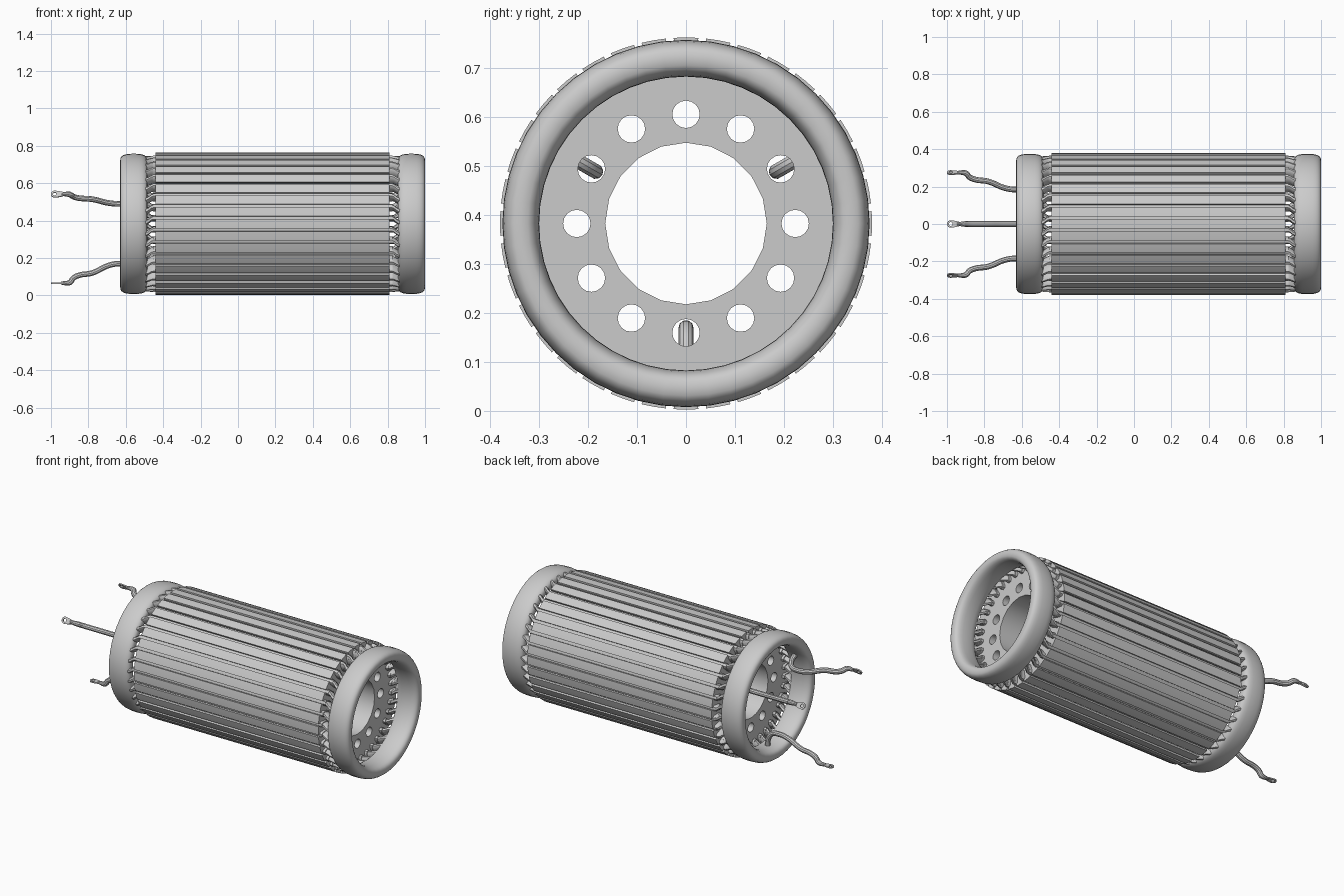
import bpy, bmesh
from math import sin, cos, pi, radians
from mathutils import Matrix, Vector

if "Cube" in bpy.data.objects:
    bpy.data.objects.remove(bpy.data.objects["Cube"])

CZ = 0.383          # height of the long axis
SLOTS = 36
AXIS = Matrix(((0, 0, 1, 0), (1, 0, 0, 0), (0, 1, 0, CZ), (0, 0, 0, 1)))


def polar(r, deg):
    return (r * cos(radians(deg)), r * sin(radians(deg)))


def circle(r, n, cx=0, cy=0, start=0):
    return [(cx + r * cos(start + 2 * pi * i / n), cy + r * sin(start + 2 * pi * i / n)) for i in range(n)]


def to_mesh(ob, smooth=35):
    bpy.ops.object.select_all(action='DESELECT')
    ob.select_set(True)
    bpy.context.view_layer.objects.active = ob
    if ob.type != 'MESH':
        bpy.ops.object.convert(target='MESH')
        ob = bpy.context.view_layer.objects.active
    if smooth:
        bpy.ops.object.shade_smooth_by_angle(angle=radians(smooth))
    return ob


def plate(name, loops, depth, matrix, smooth=35):
    """Filled 2D outline with holes, extruded about its plane."""
    cu = bpy.data.curves.new(name, 'CURVE')
    cu.dimensions = '2D'
    cu.fill_mode = 'BOTH'
    cu.extrude = depth / 2
    for pts in loops:
        sp = cu.splines.new('POLY')
        sp.points.add(len(pts) - 1)
        for p, q in zip(sp.points, pts):
            p.co = (q[0], q[1], 0, 1)
        sp.use_cyclic_u = True
    ob = bpy.data.objects.new(name, cu)
    bpy.context.collection.objects.link(ob)
    ob.matrix_world = matrix
    return to_mesh(ob, smooth)


def loft(name, tubes, closed=False):
    """Skin lists of cross-sections into one mesh object."""
    bm = bmesh.new()
    for secs in tubes:
        rings = [[bm.verts.new(p) for p in s] for s in secs]
        n = len(rings[0])
        pairs = list(zip(rings, rings[1:])) + ([(rings[-1], rings[0])] if closed else [])
        for a, b in pairs:
            for i in range(n):
                bm.faces.new((a[i], a[(i + 1) % n], b[(i + 1) % n], b[i]))
        if not closed:
            bm.faces.new(rings[0])
            bm.faces.new(rings[-1])
    bmesh.ops.recalc_face_normals(bm, faces=bm.faces)
    me = bpy.data.meshes.new(name)
    bm.to_mesh(me)
    bm.free()
    ob = bpy.data.objects.new(name, me)
    bpy.context.collection.objects.link(ob)
    return to_mesh(ob, 40)


# slotted core with bore and cooling holes
outline = []
half_slot = [(0.38, 1.2), (0.368, 1.2), (0.36, 2.7), (0.315, 2.6), (0.303, 1.4)]
for k in range(SLOTS):
    a = k * 360 / SLOTS
    outline.append(polar(0.38, a))
    outline += [polar(r, a + 5 - w) for r, w in half_slot]
    outline += [polar(r, a + 5 + w) for r, w in reversed(half_slot)]
holes = [circle(0.028, 16, *polar(0.223, 30 * k)) for k in range(12)]
plate("slotted_core", [outline, circle(0.165, 20, start=pi / 2)] + holes, 1.25,
      Matrix.Translation((0.185, 0, 0)) @ AXIS, 25)


# slot bundles, with their legs twisting into the end rings
def section(x, ang, r0, r1, w):
    rc, h = (r0 + r1) / 2, (r1 - r0) / 2
    shape = [(1, .5), (.65, 1), (-.65, 1), (-1, .5), (-1, -.5), (-.65, -1), (.65, -1), (1, -.5)]
    out = []
    for u, v in shape:
        r = rc + u * h
        t, a = v * w, radians(ang)
        out.append((x, r * cos(a) - t * sin(a), CZ + r * sin(a) + t * cos(a)))
    return out


liners, legs = [], []
for k in range(SLOTS):
    a = k * 360 / SLOTS + 5
    liners.append([section(-0.455, a, 0.304, 0.366, 0.0155), section(0.825, a, 0.304, 0.366, 0.0155)])
    for x, s in ((0.825, 1), (-0.455, -1)):
        legs.append([section(x - s * 0.01, a, 0.308, 0.364, 0.014),
                     section(x + s * 0.008, a + 0.6, 0.309, 0.364, 0.0125),
                     section(x + s * 0.025, a + 2.8, 0.31, 0.363, 0.0125),
                     section(x + s * 0.055, a + 5, 0.31, 0.36, 0.015)])
loft("slot_liners", liners)
loft("coil_legs", legs)

# rounded end-winding rings
for name, mid in (("end_ring_right", 0.9275), ("end_ring_left", -0.5575)):
    prof = []
    for i in range(24):
        c, s = cos(2 * pi * i / 24), sin(2 * pi * i / 24)
        f = lambda v: (abs(v) ** 0.72) * (1 if v > 0 else -1)
        prof.append((mid + 0.0725 * f(c), 0.3375 + 0.0375 * f(s)))
    secs = [[(x, r * cos(2 * pi * j / 48), CZ + r * sin(2 * pi * j / 48)) for x, r in prof] for j in range(48)]
    loft(name, [secs], closed=True)

# three lead wires with eyelet terminals
path = [(-0.555, 0.315), (-0.558, 0.26), (-0.585, 0.222), (-0.63, 0.213), (-0.69, 0.222), (-0.78, 0.263),
        (-0.85, 0.275), (-0.88, 0.29), (-0.90, 0.314), (-0.945, 0.317)]
for n, ang in enumerate((-90, 30, 150), 1):
    cu = bpy.data.curves.new("lead_wire_%d" % n, 'CURVE')
    cu.dimensions = '3D'
    cu.bevel_depth = 0.0155
    cu.bevel_resolution = 3
    cu.resolution_u = 5
    cu.use_fill_caps = True
    sp = cu.splines.new('BEZIER')
    sp.bezier_points.add(len(path) - 1)
    for p, (x, r) in zip(sp.bezier_points, path):
        y, z = polar(r, ang)
        p.co = (x, y, CZ + z)
        p.handle_left_type = p.handle_right_type = 'AUTO'
    # taper the crimped end
    sp.bezier_points[-1].radius = 0.6
    ob = bpy.data.objects.new(cu.name, cu)
    bpy.context.collection.objects.link(ob)
    to_mesh(ob)

    # flat eyelet lying across the radial direction
    rad = Vector((0, cos(radians(ang)), sin(radians(ang))))
    ax = Vector((1, 0, 0))
    tan = rad.cross(ax)
    m = Matrix((ax, tan, rad)).transposed().to_4x4()
    m.translation = Vector((-0.98, 0, CZ)) + rad * 0.317
    eye = [(0.02 * cos(t), 0.02 * sin(t)) for t in (pi / 2 + pi * i / 12 for i in range(13))]
    eye += [(0.018, -0.018), (0.045, -0.012), (0.045, 0.012), (0.018, 0.018)]
    plate("lead_eyelet_%d" % n, [eye, circle(0.01, 14)], 0.007, m)
